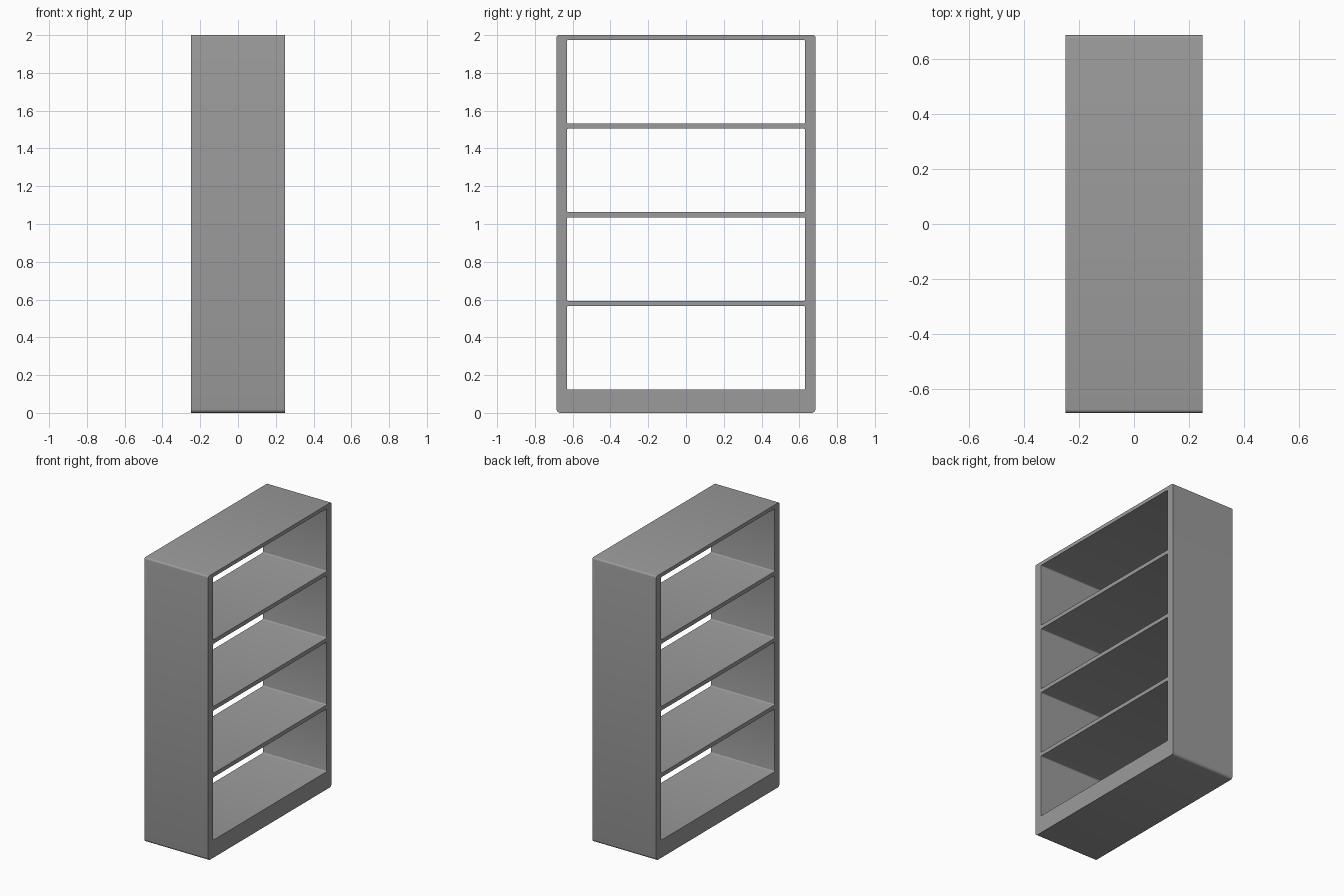
import bpy, bmesh, math
from mathutils import Matrix

if "Cube" in bpy.data.objects:
    bpy.data.objects.remove(bpy.data.objects["Cube"], do_unlink=True)

HALF_DEPTH, HALF_WIDTH, HEIGHT = 0.248, 0.685, 2.0
INNER_HALF, PLINTH, TOP_BOARD, SHELF = 0.631, 0.124, 0.026, 0.028
BAYS = 4

grey = bpy.data.materials.new("shelf_grey")
grey.use_nodes = True
COLOUR = (0.33, 0.33, 0.33, 1)
grey.diffuse_color = COLOUR
grey.node_tree.nodes["Principled BSDF"].inputs["Base Color"].default_value = COLOUR


def rounded_outline(curve, half, z0, z1, r_low, r_high, steps=4):
    """Add a closed rectangle with rounded lower and upper corners."""
    pts = []
    corners = [(1, z0, r_low, 270), (1, z1, r_high, 0),
               (-1, z1, r_high, 90), (-1, z0, r_low, 180)]
    for side, z, r, start in corners:
        cy = side * (half - r)
        cz = z + r if z == z0 else z - r
        for i in range(steps + 1):
            a = math.radians(start + 90 * i / steps)
            pts.append((cy + r * math.cos(a), cz + r * math.sin(a), 0, 1))
    spline = curve.splines.new('POLY')
    spline.points.add(len(pts) - 1)
    for p, co in zip(spline.points, pts):
        p.co = co
    spline.use_cyclic_u = True


# Frame profile: outer shell with one opening per bay
profile = bpy.data.curves.new("frame_profile", 'CURVE')
profile.dimensions = '2D'
profile.fill_mode = 'BOTH'
profile.extrude = HALF_DEPTH
rounded_outline(profile, HALF_WIDTH, 0, HEIGHT, 0.02, 0.012)
bay = (HEIGHT - TOP_BOARD - PLINTH - (BAYS - 1) * SHELF) / BAYS
for i in range(BAYS):
    z = PLINTH + i * (bay + SHELF)
    rounded_outline(profile, INNER_HALF, z, z + bay, 0.008, 0.008)

# Turn the profile upright and extrude it through the depth
helper = bpy.data.objects.new("profile_helper", profile)
bpy.context.collection.objects.link(helper)
bpy.context.view_layer.update()
mesh = bpy.data.meshes.new_from_object(
    helper.evaluated_get(bpy.context.evaluated_depsgraph_get()))
bpy.data.objects.remove(helper, do_unlink=True)
mesh.transform(Matrix(((0, 0, 1, 0), (1, 0, 0, 0), (0, 1, 0, 0), (0, 0, 0, 1))))

bm = bmesh.new()
bm.from_mesh(mesh)
bmesh.ops.remove_doubles(bm, verts=bm.verts, dist=0.0002)
bmesh.ops.recalc_face_normals(bm, faces=bm.faces)
bm.to_mesh(mesh)
bm.free()

# Open shelving unit
unit = bpy.data.objects.new("open_shelving_unit", mesh)
bpy.context.collection.objects.link(unit)
mesh.materials.clear()
mesh.materials.append(grey)
bpy.ops.object.select_all(action='DESELECT')
unit.select_set(True)
bpy.context.view_layer.objects.active = unit
bpy.ops.object.shade_smooth_by_angle(angle=math.radians(35))
